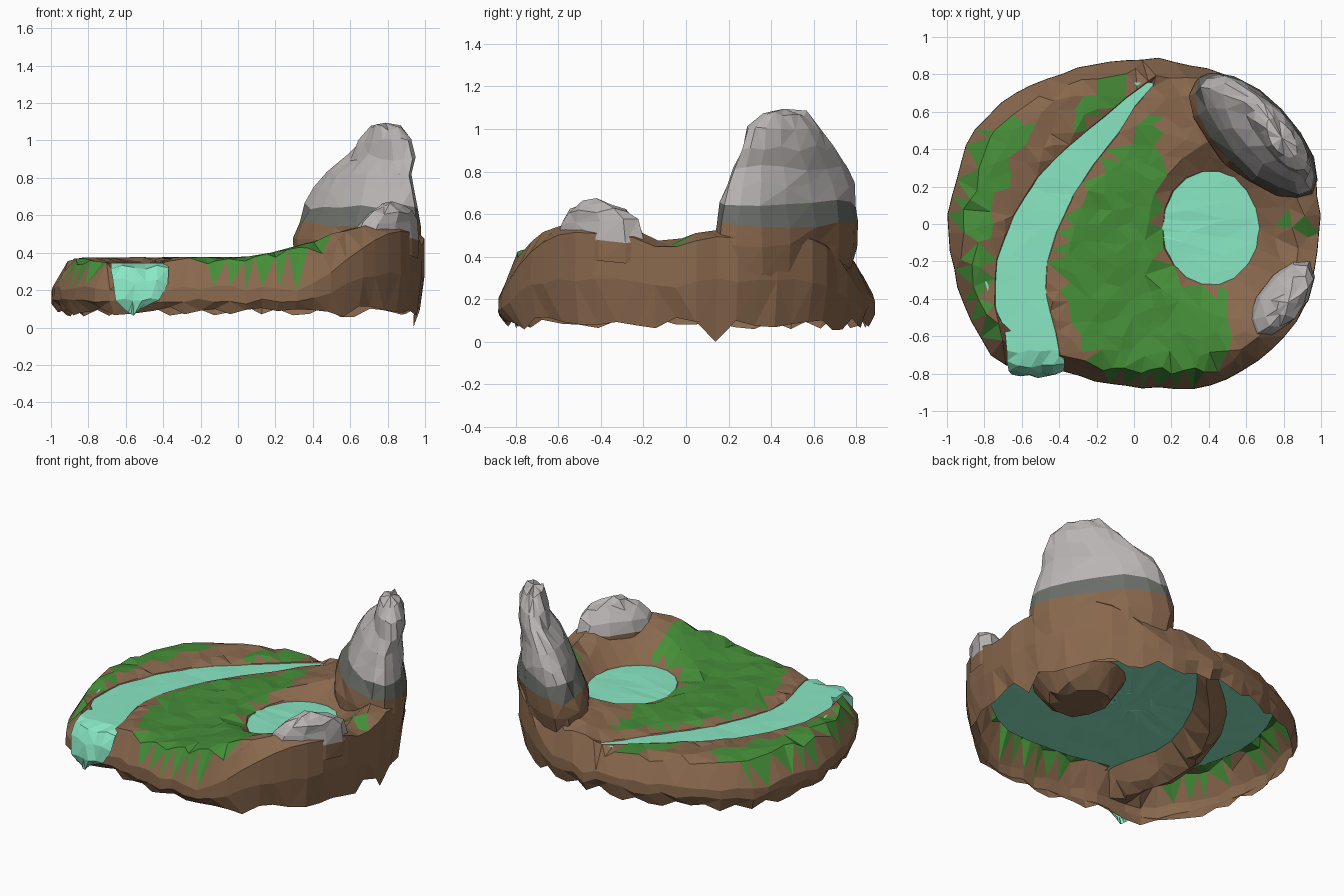
import bpy, bmesh, math, random
from mathutils import Vector as V
from mathutils.geometry import delaunay_2d_cdt, intersect_point_line

if "Cube" in bpy.data.objects:
    bpy.data.objects.remove(bpy.data.objects["Cube"])

random.seed(4)
rnd = lambda a: random.uniform(-a, a)


def material(name, col):
    m = bpy.data.materials.new(name)
    m.diffuse_color = (*col, 1)
    m.use_nodes = True
    m.node_tree.nodes["Principled BSDF"].inputs["Base Color"].default_value = m.diffuse_color
    return m


EARTH = material("earth", (.25, .138, .074))
GRASS = material("grass", (.06, .27, .04))
WATER = material("water", (.25, .8, .55))
STONE = material("stone", (.49, .46, .46))
DARK = material("dark_stone", (.15, .16, .14))


def finish(bm, name, *mats):
    me = bpy.data.meshes.new(name)
    bm.to_mesh(me)
    bm.free()
    for m in mats:
        me.materials.append(m)
    ob = bpy.data.objects.new(name, me)
    bpy.context.collection.objects.link(ob)
    return ob


def smooth(a, b, x):
    t = min(1, max(0, (x - a) / (b - a)))
    return t * t * (3 - 2 * t)


# Plan shapes: coastline, river (x, y, half width), pond, grass patches
COAST = [(-.995, -.03), (-.95, .25), (-.85, .5), (-.65, .69), (-.4, .8), (-.1, .87), (.3, .85),
         (.55, .76), (.77, .62), (.93, .38), (.99, .05), (.96, -.25), (.87, -.52), (.68, -.72),
         (.42, -.86), (.1, -.87), (-.2, -.84), (-.4, -.77), (-.55, -.79), (-.75, -.72), (-.92, -.38)]
RIVER = [(.09, .75, .02), (-.02, .65, .035), (-.12, .53, .06), (-.28, .37, .085), (-.42, .2, .11),
         (-.53, 0, .125), (-.6, -.2, .135), (-.61, -.4, .14), (-.56, -.6, .145), (-.52, -.85, .15)]
POND = (.41, -.02, .26, .31)
PATCHES = [
    [(.11, .62), (.16, .1), (.12, -.15), (.28, -.36), (.48, -.36), (.52, -.7), (.3, -.84),
     (-.15, -.82), (-.36, -.45), (-.42, -.15), (-.22, .25)],
    [(-.93, .3), (-.78, .55), (-.52, .54), (-.65, .32), (-.78, .08), (-.8, -.4), (-.7, -.7),
     (-.8, -.66), (-.93, -.35), (-.87, -.1), (-.97, -.05)],
    [(-.42, .47), (-.26, .66), (-.06, .88), (0, .76), (-.15, .6), (-.3, .5)],
    [(.78, .02), (.98, -.1), (.97, .04)], [(.25, .82), (.3, .9), (.36, .84)]]

polar = sorted((math.atan2(y, x), math.hypot(x, y)) for x, y in COAST)
polar = [(polar[-1][0] - 2 * math.pi, polar[-1][1])] + polar + [(polar[0][0] + 2 * math.pi, polar[0][1])]


def radius(a):
    for (a0, r0), (a1, r1) in zip(polar, polar[1:]):
        if a0 <= a <= a1:
            return r0 + (r1 - r0) * (a - a0) / (a1 - a0)
    return 1


def inside(p, poly):
    c = False
    for (x0, y0), (x1, y1) in zip(poly, poly[1:] + poly[:1]):
        if (y0 > p[1]) != (y1 > p[1]) and p[0] < (x1 - x0) * (p[1] - y0) / (y1 - y0) + x0:
            c = not c
    return c


def shore(x, y):
    """Signed distance to the nearest bank, negative in the water."""
    px, py, rx, ry = POND
    best = (math.hypot((x - px) / rx, (y - py) / ry) - 1) * .28
    p = V((x, y, 0))
    for a, b in zip(RIVER, RIVER[1:]):
        q, t = intersect_point_line(p, V((*a[:2], 0)), V((*b[:2], 0)))
        t = min(1, max(0, t))
        q = V((*a[:2], 0)).lerp(V((*b[:2], 0)), t)
        best = min(best, (p - q).length - (a[2] + (b[2] - a[2]) * t))
    return best


def height(x, y):
    a = math.atan2(y, x)
    s, d = math.hypot(x, y) / radius(a), shore(x, y)
    east = smooth(.0, .75, x)
    dip = .09 * math.exp(-((a + .1) / .12) ** 2) * east
    bump = .05 * math.exp(-((x - .82) ** 2 + (y + .42) ** 2) / .05) - dip
    h = .37 + .165 * east + bump
    if d > .04:
        h += rnd(.009)
    edge = .21 + .28 * smooth(.3, .85, x) + .6 * bump
    h += (edge - h) * max(0, (s - .89) / .11) ** 1.4
    bank = .35 + .75 * d if d > 0 else max(.2, .35 + 1.5 * d)
    return min(h, bank)


# Ground: triangulated jittered points with bank and coast outlines
pts, edges = [], []


def outline(line, closed):
    n = len(pts)
    pts.extend(V(p) for p in line)
    edges.extend((n + i, n + i + 1) for i in range(len(line) - 1))
    if closed:
        edges.append((n + len(line) - 1, n))


ring = [-math.pi + 2 * math.pi * (i + .5) / 64 for i in range(64)]
outline([(math.cos(a) * radius(a) * (1 + rnd(.008)), math.sin(a) * radius(a) * (1 + rnd(.008))) for a in ring], True)
outline([(POND[0] + POND[2] * math.cos(i * math.pi / 9) * (1 + rnd(.03)),
          POND[1] + POND[3] * math.sin(i * math.pi / 9) * (1 + rnd(.03))) for i in range(18)], True)
for side in (-1, 0, 1):
    line = []
    for a, b in zip(RIVER[:-1], RIVER[1:]):
        t = V((b[0] - a[0], b[1] - a[1])).normalized()
        for k in (0, .5):
            w = (a[2] + (b[2] - a[2]) * k) * side
            m = V(a[:2]).lerp(V(b[:2]), k)
            line.append((m.x - t.y * w, m.y + t.x * w))
    outline(line, False)
# shoulder points where the ground turns over the edge
for a in ring[::2]:
    p = V((math.cos(a), math.sin(a))) * radius(a) * (.91 + rnd(.015))
    if all((p - q).length > .05 for q in pts):
        pts.append(p)
step = .085
for i in range(-12, 13):
    for j in range(-12, 13):
        p = V((i * step + rnd(.028), j * step + rnd(.028)))
        if p.length < .95 * radius(math.atan2(p.y, p.x)) and all((p - q).length > .045 for q in pts):
            pts.append(p)
vs, _, fs, *_ = delaunay_2d_cdt(pts, edges, [], 1, 1e-5)
bm = bmesh.new()
bv = [bm.verts.new((p.x, p.y, height(p.x, p.y))) for p in vs]
for f in fs:
    bm.faces.new([bv[i] for i in f])
for f in bm.faces:
    c = f.calc_center_median()
    rim_face = sum(e.is_boundary for v in f.verts for e in v.link_edges) > 2
    f.material_index = int(any(inside(c, p) for p in PATCHES) and shore(c.x, c.y) > .03 and not rim_face)

# Cliff skirt: extrude the open coast down in two steps
rim = [e for e in bm.edges if e.is_boundary]
for k in (0, 1):
    new = bmesh.ops.extrude_edge_only(bm, edges=rim)["geom"]
    for v in (g for g in new if isinstance(g, bmesh.types.BMVert)):
        low = .085 + rnd(.03)
        if (v.co.xy - V((.96, .1))).length < .06:
            low = .0
        v.co.z = low if k else (v.co.z + .09) * .5 + rnd(.02)
        f = .965 + rnd(.01) if k else 1.002
        v.co.x *= f
        v.co.y *= f
    for f in (g for g in new if isinstance(g, bmesh.types.BMFace)):
        f.material_index = 0
    rim = [g for g in new if isinstance(g, bmesh.types.BMEdge)]
bmesh.ops.triangulate(bm, faces=[f for f in bm.faces if len(f.verts) > 3])
bmesh.ops.recalc_face_normals(bm, faces=bm.faces)
finish(bm, "ground", EARTH, GRASS)


def loft(rings, close):
    """Faces between successive vertex rows."""
    bm = bmesh.new()
    rows = [[bm.verts.new(p) for p in r] for r in rings]
    n = len(rows[0])
    for a, b in zip(rows, rows[1:]):
        for i in range(n if close else n - 1):
            j = (i + 1) % n
            bm.faces.new((a[i], a[j], b[j], b[i]))
    return bm, rows


# Water table: one sheet that shows through in the pond and river
bm, rows = loft([[(math.cos(a) * radius(a) * s, math.sin(a) * radius(a) * s, .344 + rnd(.003)) for a in ring[::2]]
                 for s in (.86, .68, .5, .3, .12)], True)
bm.faces.new(rows[-1])
bmesh.ops.triangulate(bm, faces=bm.faces)
bmesh.ops.recalc_face_normals(bm, faces=bm.faces)
finish(bm, "water_table", WATER)

# Waterfall over the front edge: (y, z, x left, x right)
FALL = [(-.57, .346, -.69, -.42), (-.68, .345, -.68, -.38), (-.74, .325, -.68, -.37),
        (-.785, .25, -.67, -.375), (-.8, .16, -.655, -.42), (-.785, .08, -.6, -.53)]
bm, rows = loft([[(l + (r - l) * i / 5, y + rnd(.012) - .02 * math.sin(i * math.pi / 5) * (z < .33),
                   z + (rnd(.018) if z < .33 else 0)) for i in range(6)] for y, z, l, r in FALL], False)
bmesh.ops.triangulate(bm, faces=bm.faces)
finish(bm, "waterfall", WATER)


def rock(name, turn, rings, dark_top, earth_top, n=16):
    """Stacked rough ellipses: z, centre x, centre y, half length, half width; turn goes from base to top."""
    rows = []
    for k, (z, cx, cy, hl, hw) in enumerate(rings):
        a = math.radians(turn[0] + (turn[1] - turn[0]) * k / (len(rings) - 1))
        t = V((math.cos(a), math.sin(a)))
        row = []
        for i in range(n):
            a = 2 * math.pi * i / n
            u, w = hl * math.cos(a) * (1 + rnd(.04)), hw * math.sin(a) * (1 + rnd(.07))
            row.append((cx + t.x * u - t.y * w, cy + t.y * u + t.x * w, z + rnd(.018)))
        rows.append(row)
    bm, rows = loft(rows, True)
    z, cx, cy = rings[-1][:3]
    tip = bm.verts.new((cx, cy, z + .025))
    for i in range(n):
        bm.faces.new((rows[-1][i], rows[-1][(i + 1) % n], tip))
    for f in bm.faces:
        z = f.calc_center_median().z
        f.material_index = 2 if z < earth_top else 1 if z < dark_top else 0
    bmesh.ops.triangulate(bm, faces=bm.faces)
    bmesh.ops.recalc_face_normals(bm, faces=bm.faces)
    finish(bm, name, STONE, DARK, EARTH)


# Mountain slab on the back right, boulder on the front right
rock("mountain", (-42, -56), [(.3, .63, .46, .41, .19), (.46, .635, .465, .43, .2), (.55, .65, .475, .425, .19),
                              (.65, .665, .485, .41, .165), (.74, .68, .49, .375, .14), (.82, .7, .49, .335, .12),
                              (.91, .77, .475, .265, .095), (1.0, .785, .465, .215, .085),
                              (1.07, .79, .46, .12, .06)], .65, .53)
rock("boulder", (53, 55), [(.38, .79, -.4, .25, .12), (.48, .79, -.4, .25, .12), (.56, .8, -.4, .22, .11),
                           (.62, .82, -.415, .16, .085), (.65, .825, -.42, .08, .045)], .5, .45, 10)
